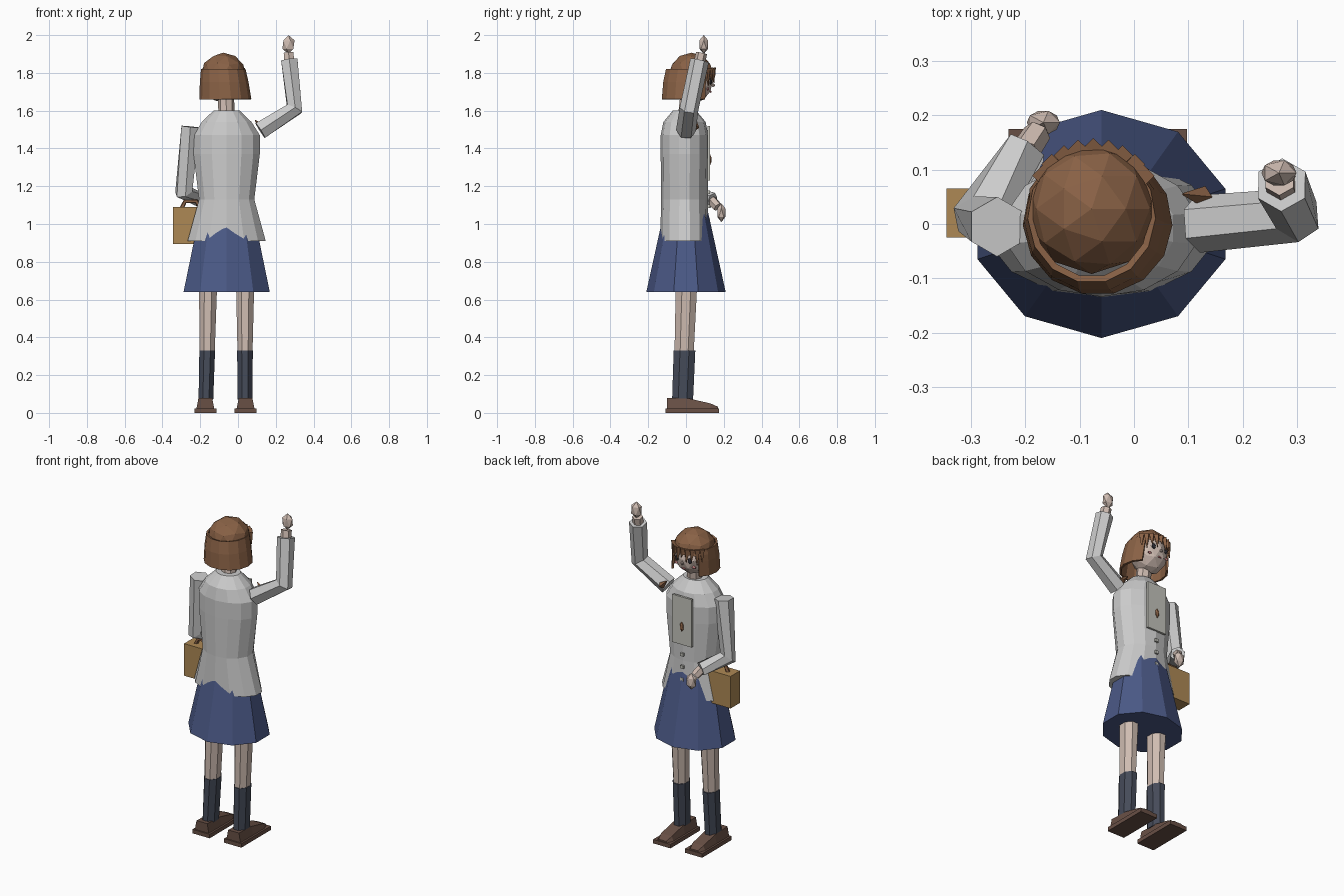
import bpy, bmesh
from math import sin, cos, pi, radians
from mathutils import Vector, Matrix

if "Cube" in bpy.data.objects:
    bpy.data.objects.remove(bpy.data.objects["Cube"])

mats = {}

def finish(bm, name, color=None):
    bmesh.ops.recalc_face_normals(bm, faces=bm.faces)
    me = bpy.data.meshes.new(name)
    bm.to_mesh(me)
    bm.free()
    ob = bpy.data.objects.new(name, me)
    bpy.context.collection.objects.link(ob)
    if color:
        if color not in mats:
            mats[color] = bpy.data.materials.new("colour_%d" % len(mats))
            mats[color].diffuse_color = (*color, 1)
        me.materials.append(mats[color])
    return ob

def skin(bm, rings, closed=True):
    n = len(rings[0])
    for a, b in zip(rings, rings[1:]):
        for i in range(n if closed else n - 1):
            j = (i + 1) % n
            bm.faces.new((a[i], a[j], b[j], b[i]))
    if closed:
        bm.faces.new(rings[0])
        bm.faces.new(rings[-1])

def loft(name, sections, n, color=None, a0=0, span=360):
    """Stack of horizontal ellipses (cx, cy, z, rx, ry); angle 0 is the +y side."""
    bm = bmesh.new()
    closed = span == 360
    step = radians(span) / (n if closed else n - 1)
    rings = [[bm.verts.new((cx + rx * sin(radians(a0) + step * i),
                            cy + ry * cos(radians(a0) + step * i), z)) for i in range(n)]
             for cx, cy, z, rx, ry in sections]
    skin(bm, rings, closed)
    return finish(bm, name, color)

def tube(name, path, n=6, color=None):
    """Round tube through (x, y, z, radius) points with mitred joints."""
    bm = bmesh.new()
    pts = [Vector(p[:3]) for p in path]
    rings = []
    for k, p in enumerate(pts):
        d0 = (p - pts[max(k - 1, 0)]).normalized()
        d1 = (pts[min(k + 1, len(pts) - 1)] - p).normalized()
        t = (d0 + d1).normalized()
        u = (Vector((0, 1, 0)) - t * t.y).normalized()
        v = t.cross(u)
        r = path[k][3]
        rings.append([bm.verts.new(p + r * (u * cos(2 * pi * i / n) + v * sin(2 * pi * i / n)))
                      for i in range(n)])
    skin(bm, rings)
    return finish(bm, name, color)

def box(name, lo, hi, color=None):
    bm = bmesh.new()
    lo, hi = Vector(lo), Vector(hi)
    bmesh.ops.create_cube(bm, size=1, matrix=Matrix.Translation((lo + hi) / 2)
                          @ Matrix.Diagonal((*(hi - lo), 1)))
    return finish(bm, name, color)

def ball(name, c, r, color=None, sub=1, cut=None):
    bm = bmesh.new()
    bmesh.ops.create_icosphere(bm, subdivisions=sub, radius=1,
                               matrix=Matrix.Translation(c) @ Matrix.Diagonal((*r, 1)))
    if cut:
        bmesh.ops.bisect_plane(bm, geom=bm.verts[:] + bm.edges[:] + bm.faces[:],
                               plane_co=(0, 0, cut), plane_no=(0, 0, 1), clear_inner=True)
    return finish(bm, name, color)

SKIN, HAIR, NAVY = (.62, .50, .44), (.25, .12, .06), (.07, .10, .24)
SOCK, SHOE, BAG = (.06, .07, .10), (.14, .08, .06), (.42, .25, .09)
DARK, PINK, CREAM = (.03, .03, .04), (.65, .25, .25), (.55, .55, .50)
CX = -.06

# Legs, socks and shoes
for side, x0, x1, x2 in (("left", -.158, -.163, -.170), ("right", .038, .037, .037)):
    loft(side + "_leg", [(x1, -.01, .32, .043, .055), (x0, .004, .72, .053, .062)], 8, SKIN, 22.5)
    loft(side + "_sock", [(x2, -.018, .07, .042, .06), (x1, -.008, .33, .045, .062)], 8, SOCK, 22.5)
    xs = x2 - .003 if side == "left" else x2 + .003
    box(side + "_sole", (xs - .058, -.108, 0), (xs + .058, .175, .024), SHOE)
    bm = bmesh.new()
    skin(bm, [[bm.verts.new((xs + sx * w, y, z)) for sx, z in ((-1.3, .024), (-1, h), (1, h), (1.3, .024))]
              for y, h, w in ((-.10, .08, .036), (.02, .075, .036), (.13, .05, .036), (.17, .032, .025))])
    finish(bm, side + "_shoe_upper", SHOE)

# Skirt and jacket
loft("skirt", [(CX, 0, .64, .24, .21), (CX, 0, 1.08, .145, .113)], 10, NAVY)
loft("jacket", [(CX, -.008, z, rx, ry) for z, rx, ry in (
    (.91, .212, .128), (1.13, .15, .124), (1.37, .18, .126), (1.47, .18, .126),
    (1.54, .135, .112), (1.60, .072, .062))], 14)
panel = box("shirt_front", (CX - .065, .113, 1.23), (CX + .065, .126, 1.52), CREAM)
for i in range(3):
    z = 1.01 + .075 * i
    box("button", (CX - .01, .113, z), (CX + .01, .127, z + .018), CREAM)
ball("badge", (CX, .127, 1.34), (.014, .008, .03), HAIR)

# Raised arm and lowered arm with hands
tube("raised_sleeve", [(.118, 0, 1.495, .053), (.299, .016, 1.61, .05), (.272, .072, 1.865, .05)])
tube("raised_wrist", [(.272, .07, 1.85, .03), (.268, .082, 1.905, .03)], 6, SKIN)
ball("raised_hand", (.267, .094, 1.95), (.036, .027, .05), SKIN)
tube("lowered_sleeve", [(-.252, -.005, 1.515, .055), (-.287, .008, 1.17, .05), (-.197, .14, 1.125, .042)])
tube("lowered_wrist", [(-.2, .135, 1.125, .028), (-.178, .168, 1.09, .026)], 6, SKIN)
ball("lowered_hand", (-.167, .187, 1.06), (.034, .025, .05), SKIN)
tube("shoulder_pin", [(.13, .05, 1.51, .02), (.09, .055, 1.55, .002)], 4, HAIR)

# Bag with handle and clasp
box("bag", (-.345, -.025, .895), (-.17, .065, 1.09), BAG)
tube("bag_handle", [(-.30, .02, 1.08, .012), (-.28, .02, 1.12, .012),
                    (-.22, .02, 1.12, .012), (-.20, .02, 1.08, .012)], 5, HAIR)

# Neck, head and face
HX, HY = -.075, .038
loft("neck", [(CX, 0, 1.57, .043, .043), (CX - .005, .015, 1.70, .043, .043)], 8, SKIN)
ball("head", (HX, HY, 1.755), (.105, .106, .115), SKIN, 2)
for s in (-1, 1):
    ball("eye", (HX + s * .042, HY + .092, 1.755), (.015, .009, .019), DARK)
    ball("cheek", (HX + s * .06, HY + .078, 1.715), (.014, .006, .009), PINK)
ball("nose", (HX, HY + .106, 1.735), (.008, .01, .01), SKIN)
ball("mouth", (HX, HY + .093, 1.70), (.015, .006, .006), PINK)

# Hair: faceted cap, open-fronted bob and pointed fringe
ball("hair_cap", (-.078, .028, 1.79), (.12, .12, .117), HAIR, 2, 1.79)
bob = loft("hair_bob", [(-.078, .015, 1.82, .112, .118), (-.073, .008, 1.75, .123, .126),
                        (-.067, .003, 1.66, .132, .128)], 12, HAIR, 42, 276)
mod = bob.modifiers.new("thickness", "SOLIDIFY")
mod.thickness = .012
mod.offset = 0
for i in range(9):
    a = radians(-60 + 15 * i)
    tip = 1.775 - .02 * (i % 2) - .03 * abs(sin(a))
    tube("fringe_lock", [(HX + .108 * sin(a), HY + .102 * cos(a), 1.825, .019),
                         (HX + .116 * sin(a), HY + .114 * cos(a), tip, .002)], 4, HAIR)

for m in bpy.data.materials:
    if m.users and not m.is_grease_pencil:
        m.use_nodes = True
        m.node_tree.nodes["Principled BSDF"].inputs["Base Color"].default_value = m.diffuse_color
